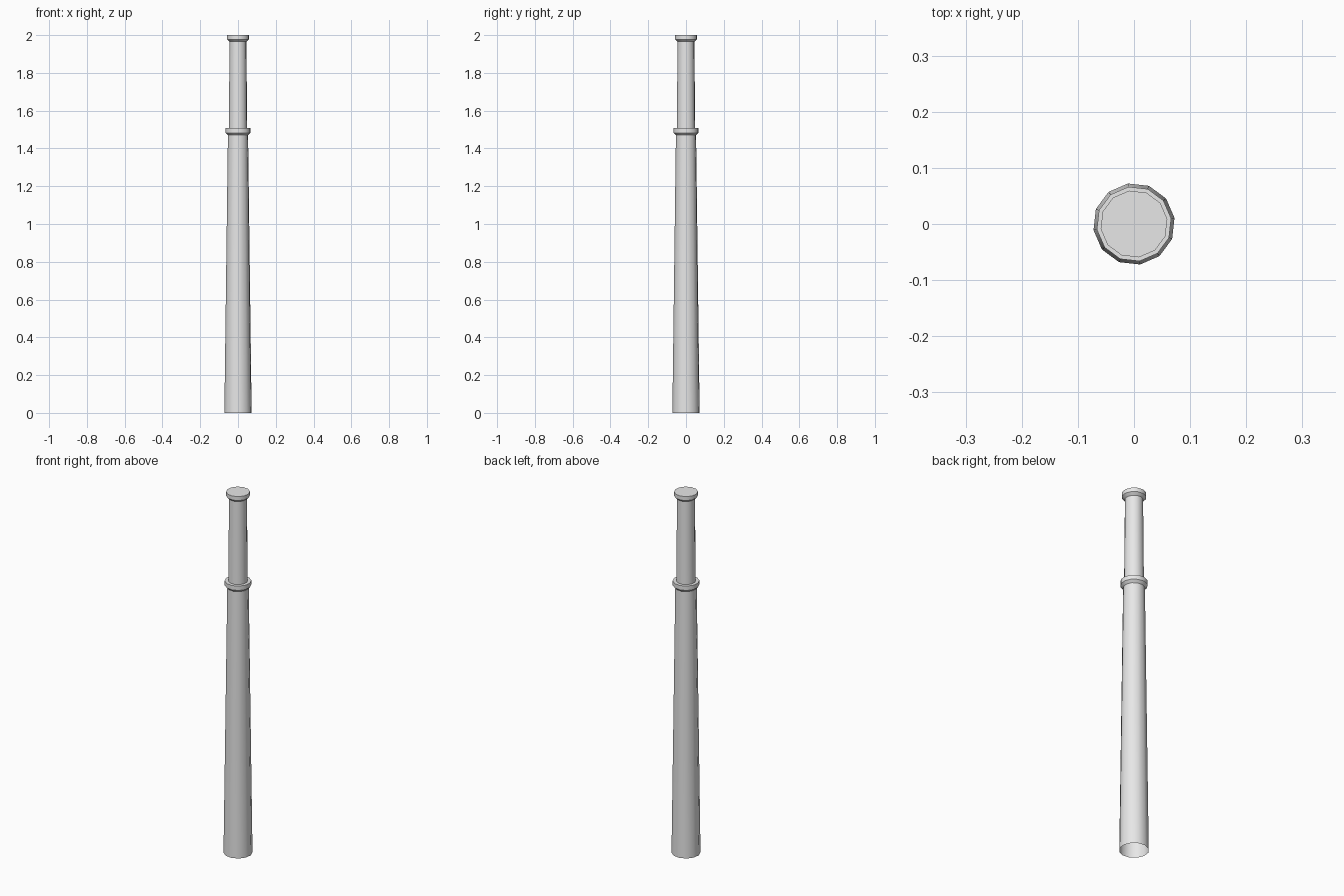
import bpy, bmesh, math

SIDES = 12
TURN = math.radians(8.5)

cube = bpy.data.objects.get("Cube")
if cube:
    bpy.data.objects.remove(cube, do_unlink=True)

grey = bpy.data.materials.new("light_grey")
grey.use_nodes = True
grey.diffuse_color = (0.8, 0.8, 0.8, 1)
grey.node_tree.nodes["Principled BSDF"].inputs["Base Color"].default_value = grey.diffuse_color


def lathe(name, profile, capped=False):
    """Turn a (radius, height) profile into a twelve-sided part."""
    bm = bmesh.new()
    rings = []
    for r, z in profile:
        angles = [TURN + math.tau * i / SIDES for i in range(SIDES)]
        rings.append([bm.verts.new((r * math.cos(a), r * math.sin(a), z)) for a in angles])
    for low, high in zip(rings, rings[1:]):
        for i in range(SIDES):
            j = (i + 1) % SIDES
            bm.faces.new((low[i], low[j], high[j], high[i]))
    if capped:
        bm.faces.new(rings[-1])
    mesh = bpy.data.meshes.new(name)
    bm.to_mesh(mesh)
    bm.free()
    mesh.materials.append(grey)
    obj = bpy.data.objects.new(name, mesh)
    bpy.context.collection.objects.link(obj)
    bpy.ops.object.select_all(action="DESELECT")
    obj.select_set(True)
    bpy.context.view_layer.objects.active = obj
    bpy.ops.object.shade_smooth_by_angle(angle=math.radians(40))
    return obj


# Tapered stack, open at the foot
lathe("lower_shaft", [(0.073, 0), (0.054, 1.47)])
# Flared band with a flat ledge on top
lathe("collar", [(0.054, 1.47), (0.067, 1.483), (0.067, 1.507), (0.049, 1.507)])
lathe("upper_shaft", [(0.049, 1.507), (0.045, 1.965)])
# Flared rim closed by a flat top
lathe("top_cap", [(0.045, 1.965), (0.06, 1.978), (0.06, 2.0)], capped=True)
